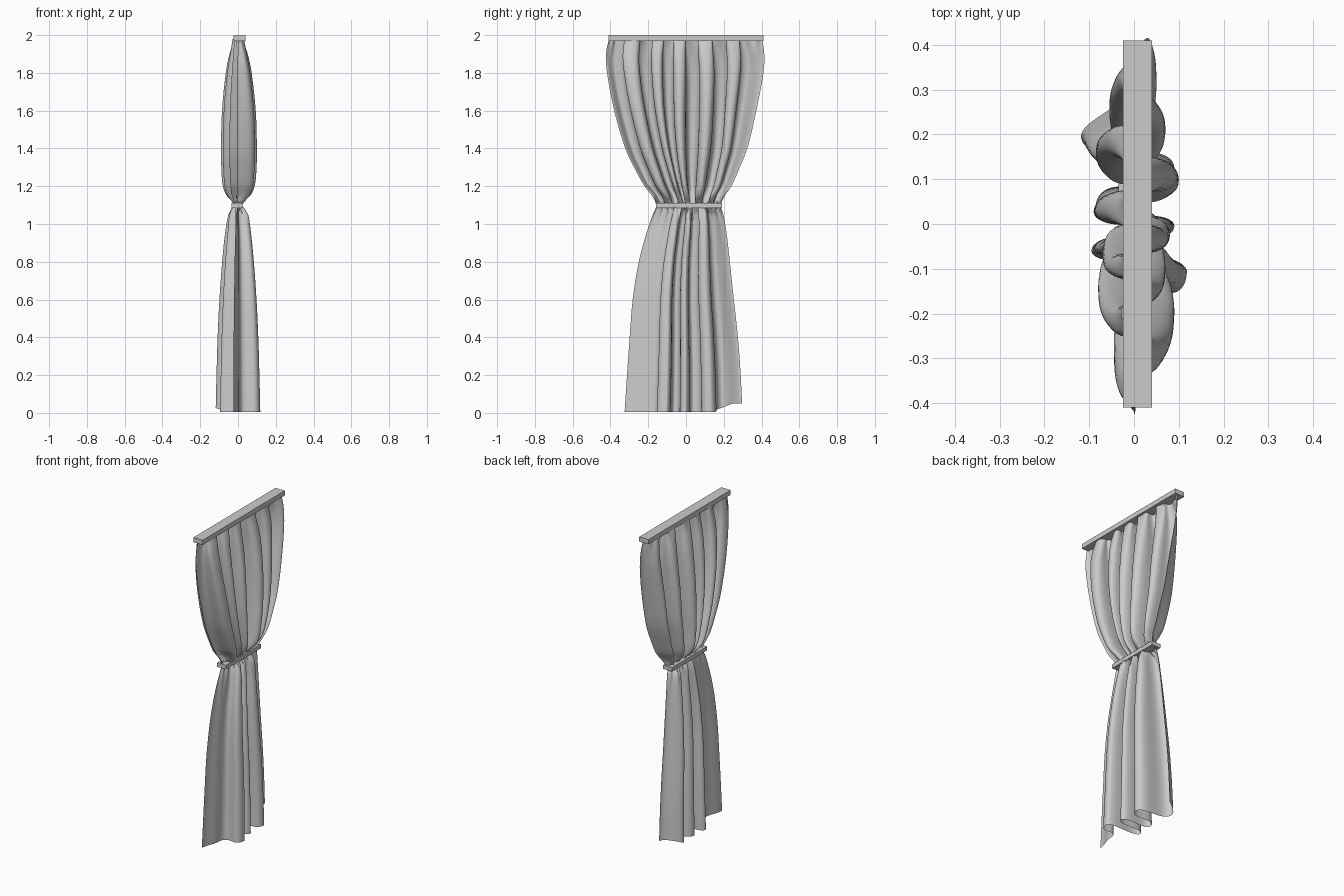
import bpy, bmesh, math

if "Cube" in bpy.data.objects:
    bpy.data.objects.remove(bpy.data.objects["Cube"])

COLS = 264

# height, left edge y, right edge y, fold depth factor
OUTLINE = [
    (0.00, -.325, .297, 1.0), (0.20, -.312, .287, .96), (0.40, -.298, .272, .91),
    (0.60, -.282, .252, .83), (0.80, -.250, .232, .71), (0.95, -.210, .215, .58),
    (1.05, -.176, .198, .44), (1.085, -.160, .186, .24), (1.11, -.160, .186, .24),
    (1.15, -.180, .205, .66), (1.20, -.220, .240, .88), (1.30, -.275, .285, .98),
    (1.40, -.322, .325, 1.0), (1.60, -.380, .372, .94), (1.80, -.418, .410, .72),
    (1.90, -.424, .415, .52), (1.98, -.408, .403, .28)]

# fold turning points in plan (x, y)
LOWER = [(-.025, -.325), (.005, -.20), (.118, -.105), (-.095, -.06), (.09, -.005),
         (-.085, .04), (.09, .125), (-.118, .195), (-.02, .297)]
UPPER = [(0, -.322), (-.045, -.285), (.09, -.205), (-.08, -.15), (.07, -.10),
         (-.07, -.065), (.08, -.02), (-.09, .03), (.10, .095), (-.085, .155),
         (.07, .21), (-.055, .26), (.05, .325)]


def hermite(z, k):
    """Smooth lookup of column k of the outline."""
    pts = [(r[0], r[k]) for r in OUTLINE]
    n = len(pts)
    i = max(j for j in range(n - 1) if pts[j][0] <= z or j == 0)

    def slope(j):
        a, b = pts[max(j - 1, 0)], pts[min(j + 1, n - 1)]
        return (b[1] - a[1]) / (b[0] - a[0])
    h = pts[i + 1][0] - pts[i][0]
    t = (z - pts[i][0]) / h
    return ((2*t**3 - 3*t*t + 1) * pts[i][1] + (t**3 - 2*t*t + t) * h * slope(i)
            + (3*t*t - 2*t**3) * pts[i + 1][1] + (t**3 - t*t) * h * slope(i + 1))


def fold(turns, u):
    """Point on the meandering fold line: x depth and y from 0 to 1."""
    s = u * (len(turns) - 1)
    i = min(int(s), len(turns) - 2)
    t = s - i
    (x0, y0), (x1, y1) = turns[i], turns[i + 1]
    end = i in (0, len(turns) - 2)
    k = 0 if end else .2
    x = x0 + (x1 - x0) * (1 - math.cos(math.pi * t)) / 2
    y = y0 + (y1 - y0) * (t + k * math.sin(2 * math.pi * t))
    lo, hi = turns[0][1], turns[-1][1]
    return x, (y - lo) / (hi - lo)


def smooth(a, b, v):
    t = min(1, max(0, (v - a) / (b - a)))
    return t * t * (3 - 2 * t)


def box(name, x, y, z):
    bpy.ops.mesh.primitive_cube_add(size=1, location=[sum(r) / 2 for r in (x, y, z)])
    ob = bpy.context.object
    ob.name = name
    ob.scale = [r[1] - r[0] for r in (x, y, z)]
    bpy.ops.object.transform_apply(location=False, rotation=False, scale=True)
    return ob


# curtain cloth: one gathered sheet
heights = ([i * .05 for i in range(20)] + [1 + i * .0125 for i in range(20)]
           + [1.25 + i * .04 for i in range(18)] + [1.96, 1.98])
bm = bmesh.new()
rows = []
for z in heights:
    left, right, depth = (hermite(z, k) for k in (1, 2, 3))
    blend = smooth(1.085, 1.11, z)
    pinch = math.exp(-abs(z - 1.1) / .06) + .7 * math.exp(-(1.98 - z) / .06)
    row = []
    for c in range(COLS + 1):
        u = c / COLS
        xl, yl = fold(LOWER, u)
        xu, yu = fold(UPPER, u)
        x = (xl + (xu - xl) * blend) * depth
        y = left + (right - left) * (yl + (yu - yl) * blend)
        # small gathers near the rail and the tie, folds lean and sway above the tie
        mid = math.sin(math.pi * u)
        x += .009 * pinch * math.sin(2 * math.pi * 17 * u + 14 * z)
        y += .006 * pinch * mid * math.sin(2 * math.pi * 11 * u + 30 * z)
        y += blend * mid * (.01 * math.sin(5 * z + 9 * u) - .03 * (z - 1.45))
        # raised hem on the far edge
        lift = (.006 + .045 * smooth(.78, .97, u)) * (1 - smooth(0, .9, z))
        row.append(bm.verts.new((x, y, z + lift)))
    rows.append(row)
for a, b in zip(rows, rows[1:]):
    for c in range(COLS):
        bm.faces.new((a[c], a[c + 1], b[c + 1], b[c]))
mesh = bpy.data.meshes.new("curtain_cloth")
bm.to_mesh(mesh)
bm.free()
cloth = bpy.data.objects.new("curtain_cloth", mesh)
bpy.context.collection.objects.link(cloth)
bpy.context.view_layer.objects.active = cloth
cloth.select_set(True)
bpy.ops.object.shade_smooth()

# top rail and tie band
box("top_rail", (-.025, .040), (-.41, .41), (1.97, 2.0))
box("tie_band", (-.035, .027), (-.16, .19), (1.085, 1.11))
